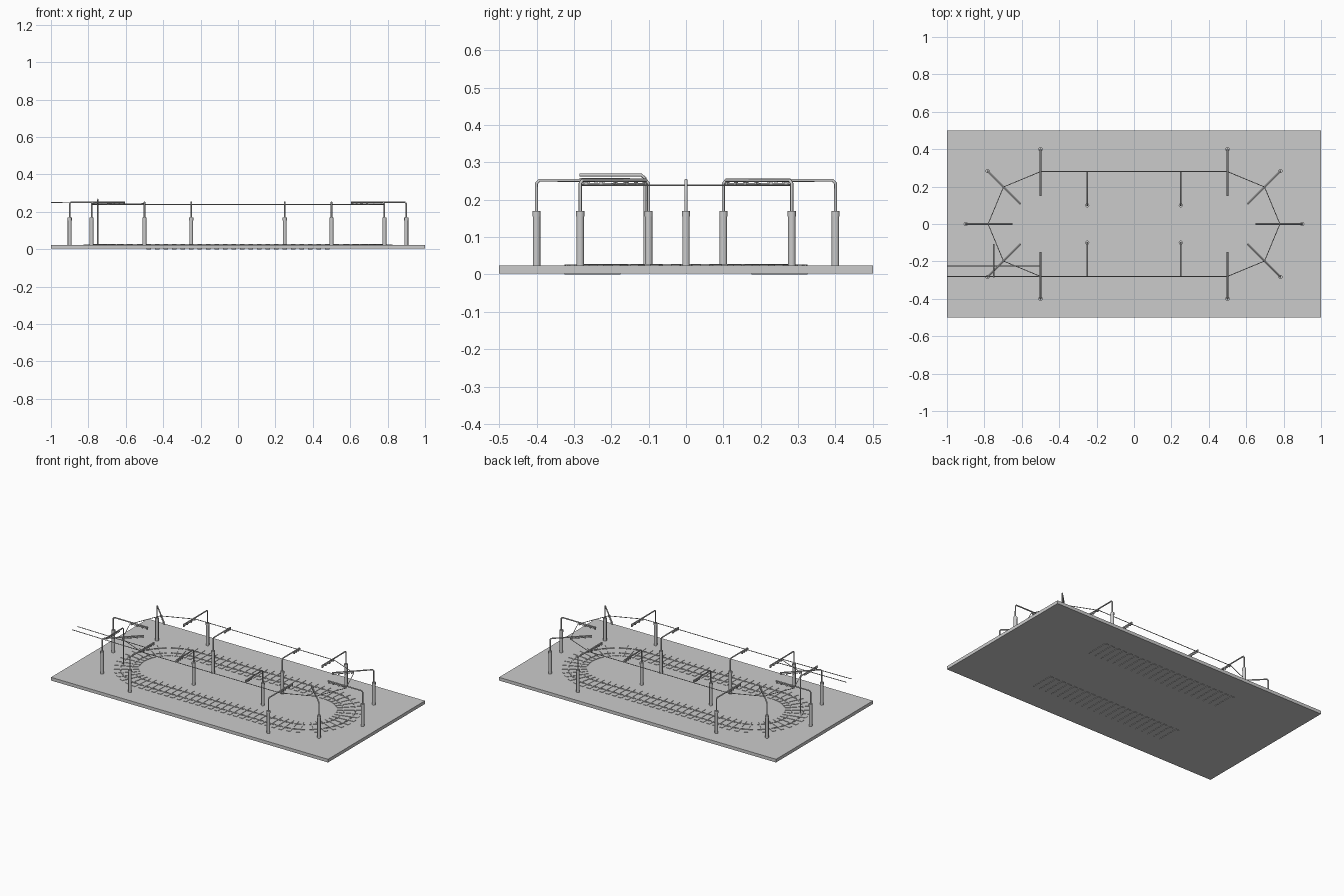
import bpy, bmesh
from math import pi, cos, sin, atan2
from mathutils import Vector, Matrix

if "Cube" in bpy.data.objects:
    bpy.data.objects.remove(bpy.data.objects["Cube"])


def finish(bm, name):
    bmesh.ops.recalc_face_normals(bm, faces=bm.faces)
    me = bpy.data.meshes.new(name)
    bm.to_mesh(me)
    bm.free()
    ob = bpy.data.objects.new(name, me)
    bpy.context.collection.objects.link(ob)
    return ob


def add_box(bm, c, size, ang=0.0):
    m = Matrix.Translation(c) @ Matrix.Rotation(ang, 4, 'Z') @ Matrix.Diagonal((*size, 1))
    bmesh.ops.create_cube(bm, size=1, matrix=m)


def tube(name, pts, r, cyclic=False, res=2):
    cu = bpy.data.curves.new(name, 'CURVE')
    cu.dimensions = '3D'
    cu.bevel_depth = r
    cu.bevel_resolution = res
    cu.use_fill_caps = True
    sp = cu.splines.new('POLY')
    sp.points.add(len(pts) - 1)
    for p, co in zip(sp.points, pts):
        p.co = (*co, 1)
    sp.use_cyclic_u = cyclic
    ob = bpy.data.objects.new(name, cu)
    bpy.context.collection.objects.link(ob)
    return ob


def oval(r, n):
    """Stadium path: two half circles joined by straights."""
    right = [(0.5 + r * cos(a), r * sin(a)) for a in [-pi / 2 + pi * i / n for i in range(n + 1)]]
    return right + [(-x, -y) for x, y in right]


# ground board
bm = bmesh.new()
add_box(bm, (0, 0, 0.0135), (2, 1, 0.021))
finish(bm, "ground_board")

# sleepers along the straights and around both ends
bm = bmesh.new()
N = 22
for i in range(N):
    x = -0.5 + (i + 0.5) / N
    for s in (-1, 1):
        add_box(bm, (x, s * 0.25, 0.0133), (0.024, 0.15, 0.0266))
for i in range(18):
    a = -pi / 2 + pi * (i + 0.5) / 18
    for s in (-1, 1):
        add_box(bm, (s * (0.5 + 0.25 * cos(a)), s * 0.25 * sin(a), 0.0158), (0.15, 0.024, 0.0216), a)
finish(bm, "sleepers")

# rails: rectangular section swept round the oval
for name, r in (("inner_rail", 0.215), ("outer_rail", 0.285)):
    bm = bmesh.new()
    rings = []
    for (xi, yi), (xo, yo) in zip(oval(r - 0.004, 24), oval(r + 0.004, 24)):
        rings.append([bm.verts.new(p) for p in
                      ((xi, yi, 0.02), (xo, yo, 0.02), (xo, yo, 0.0285), (xi, yi, 0.0285))])
    for k, a in enumerate(rings):
        b = rings[(k + 1) % len(rings)]
        for j in range(4):
            bm.faces.new((a[j], a[(j + 1) % 4], b[(j + 1) % 4], b[j]))
    finish(bm, name)


# catenary mast: thick base, thin bent upper tube, hanging bar with clamps
def mast(base, direction, reach):
    b, d = Vector((*base, 0)), Vector((*direction, 0)).normalized()
    up = Vector((0, 0, 1))
    tube("mast_base", [b + up * 0.02, b + up * 0.155], 0.0105, res=3)
    tube("mast_collar", [b + up * 0.155, b + up * 0.17], 0.0115, res=3)
    tube("mast_arm", [b + up * 0.165, b + up * 0.244, b + up * 0.252 + d * 0.008,
                      b + up * 0.252 + d * reach], 0.0042)
    near, far = 0.12, 0.25
    if reach < 0.2:
        near, far = 0.115, reach
    tube("wire_bar", [b + up * 0.2425 + d * near, b + up * 0.2425 + d * far], 0.0025)
    bm = bmesh.new()
    for t in (0.1, 0.4, 0.7, 0.95):
        c = b + d * (near + (far - near) * t) + up * 0.2425
        add_box(bm, c, (0.008, 0.008, 0.011), atan2(d.y, d.x))
    finish(bm, "bar_clamps")


for s in (-1, 1):
    mast((s * 0.9, 0), (-s, 0), 0.25)
    for t in (-1, 1):
        mast((s * 0.5, t * 0.4), (0, -t), 0.25)
        mast((s * 0.783, t * 0.283), (-s, -t), 0.25)
        mast((s * 0.25, t * 0.1), (0, t), 0.18)

# contact wire: straight spans between the masts
tube("contact_wire", [(x, y, 0.239) for x, y in oval(0.28, 4)], 0.0022, True, 1)

# thin signal pole and the two feeder wires on the left
tube("feeder_pole", [(-0.75, -0.11, 0.024), (-0.75, -0.11, 0.258), (-0.75, -0.12, 0.266),
                     (-0.75, -0.285, 0.266)], 0.0042)
tube("feeder_bar", [(-0.75, -0.15, 0.256), (-0.75, -0.285, 0.256)], 0.0025)
for y in (-0.225, -0.28):
    tube("feeder_wire", [(-1, y, 0.25), (-0.5, y, 0.245)], 0.0022, res=1)
